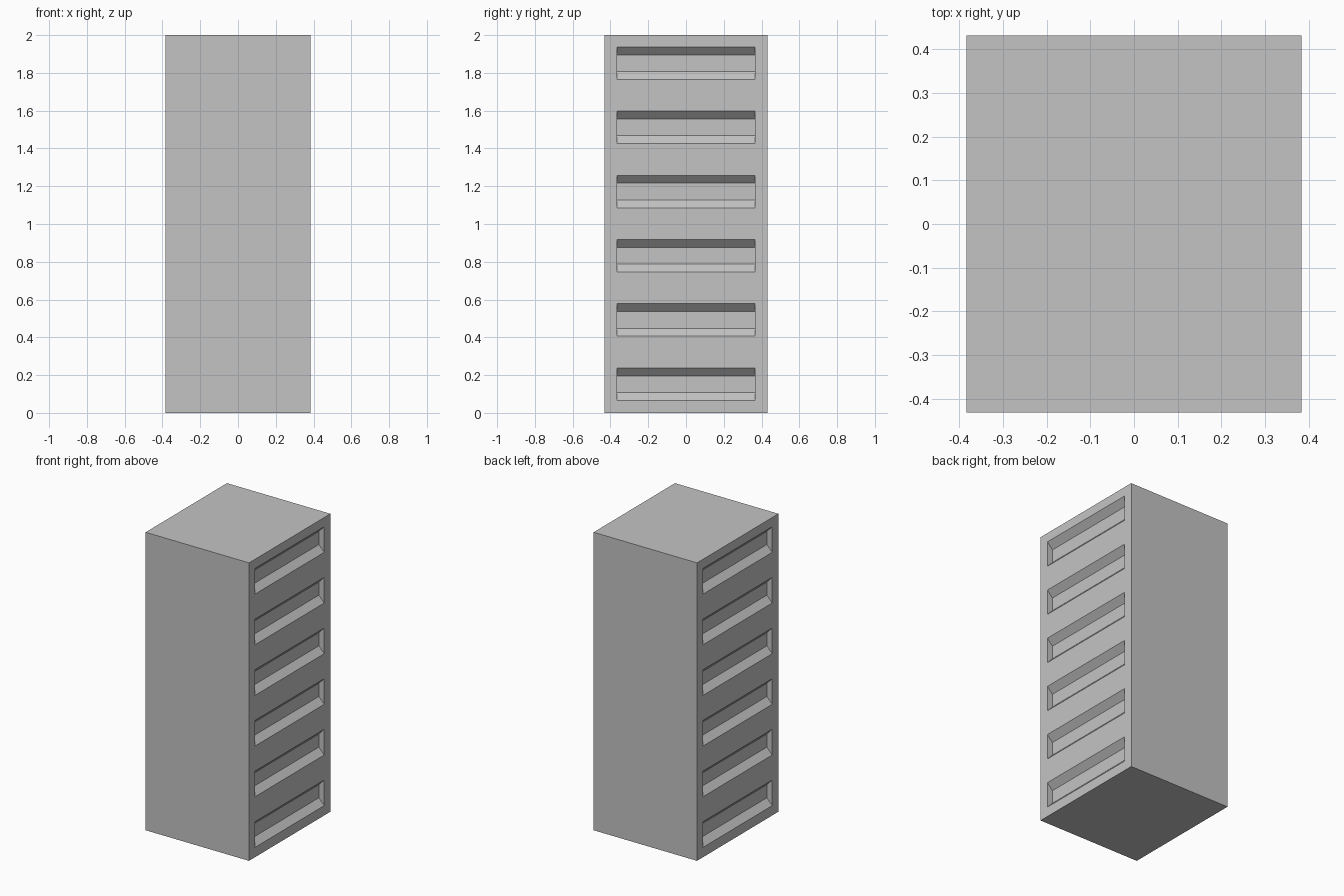
import bpy
import bmesh
from mathutils import Vector

default_cube = bpy.data.objects.get("Cube")
if default_cube:
    bpy.data.objects.remove(default_cube, do_unlink=True)

WIDTH, DEPTH, HEIGHT = 0.768, 0.863, 2.0
SLOT_HALF_LENGTH = 0.366
SLOT_HALF_HEIGHT = 0.086
SLOT_DEPTH = 0.04
BEVEL_HEIGHT = 0.042
slot_centres = [0.152 + 0.34 * i for i in range(6)]

# Plain grey finish
grey = bpy.data.materials.new("plain grey")
grey.use_nodes = True
colour = (0.55, 0.55, 0.55, 1)
grey.diffuse_color = colour
grey.node_tree.nodes["Principled BSDF"].inputs["Base Color"].default_value = colour

# Tower block standing on the ground
bm = bmesh.new()
bmesh.ops.create_cube(bm, size=1)
for v in bm.verts:
    v.co = Vector((v.co.x * WIDTH, v.co.y * DEPTH, (v.co.z + 0.5) * HEIGHT))


def cut(position, normal):
    geometry = bm.verts[:] + bm.edges[:] + bm.faces[:]
    bmesh.ops.bisect_plane(bm, geom=geometry, plane_co=position, plane_no=normal)


# Slot outlines
for side in (-1, 1):
    cut((0, side * SLOT_HALF_LENGTH, 0), (0, 1, 0))
    for z in slot_centres:
        cut((0, 0, z + side * SLOT_HALF_HEIGHT), (0, 0, 1))

# Recessed slots on both sides, with sloping upper and lower walls
for z in slot_centres:
    for side in (-1, 1):
        face = next(f for f in bm.faces
                    if f.normal.x * side > 0.9
                    and abs(f.calc_center_median().z - z) < 0.01
                    and abs(f.calc_center_median().y) < 0.01)
        floor = bmesh.ops.extrude_discrete_faces(bm, faces=[face])["faces"][0]
        for v in floor.verts:
            v.co.x -= side * SLOT_DEPTH
            v.co.z += BEVEL_HEIGHT if v.co.z < z else -BEVEL_HEIGHT

# Tidy up the flat faces
bmesh.ops.recalc_face_normals(bm, faces=bm.faces)
mesh = bpy.data.meshes.new("slotted_tower")
bm.to_mesh(mesh)
bm.free()
mesh.materials.append(grey)
tower = bpy.data.objects.new("slotted_tower", mesh)
bpy.context.collection.objects.link(tower)
